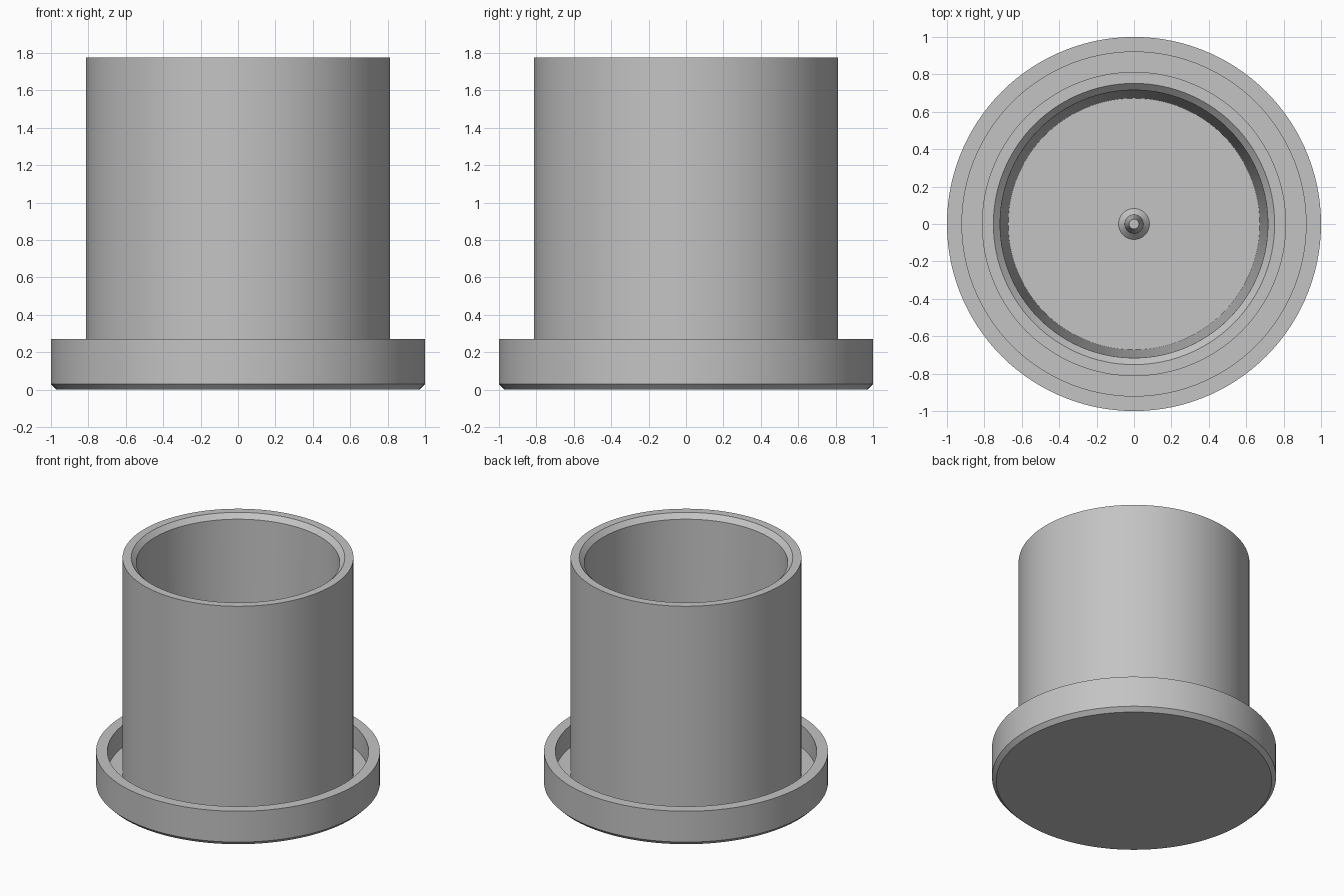
import bpy
import bmesh
import math

cube = bpy.data.objects.get("Cube")
if cube:
    bpy.data.objects.remove(cube, do_unlink=True)

SEGMENTS = 120
FLOOR = 0.10
TOP = 1.775

grey = bpy.data.materials.new("plain grey")
grey.use_nodes = True
colour = (0.55, 0.55, 0.55, 1)
grey.diffuse_color = colour
grey.node_tree.nodes["Principled BSDF"].inputs["Base Color"].default_value = colour


def lathe(name, profile, closed=False, segments=SEGMENTS):
    """Spin a (radius, height) profile round the z axis."""
    bm = bmesh.new()
    verts = [bm.verts.new((r, 0, z)) for r, z in profile]
    edges = [bm.edges.new(pair) for pair in zip(verts, verts[1:])]
    if closed:
        edges.append(bm.edges.new((verts[-1], verts[0])))
    bmesh.ops.spin(bm, geom=verts + edges, cent=(0, 0, 0), axis=(0, 0, 1),
                   angle=math.tau, steps=segments, use_duplicate=False)
    bmesh.ops.remove_doubles(bm, verts=bm.verts, dist=0.0001)
    bmesh.ops.recalc_face_normals(bm, faces=bm.faces)
    mesh = bpy.data.meshes.new(name)
    bm.to_mesh(mesh)
    bm.free()
    mesh.materials.append(grey)
    obj = bpy.data.objects.new(name, mesh)
    bpy.context.collection.objects.link(obj)
    bpy.ops.object.select_all(action='DESELECT')
    obj.select_set(True)
    bpy.context.view_layer.objects.active = obj
    bpy.ops.object.shade_smooth_by_angle(angle=math.radians(25))
    return obj


# Round tray with a chamfered foot and a raised lip
lathe("base_tray", [(0, 0), (0.97, 0), (1, 0.03), (1, 0.27),
                    (0.92, 0.27), (0.92, FLOOR), (0, FLOOR)])

# Open sleeve with a slightly tapered bore and a chamfered mouth
lathe("sleeve", [(0.813, FLOOR - 0.02), (0.813, TOP), (0.752, TOP),
                 (0.716, TOP - 0.036), (0.672, FLOOR - 0.02)], closed=True)

# Central pin: conical foot, tapered stem, flat tip
lathe("centre_pin", [(0, FLOOR - 0.02), (0.083, FLOOR - 0.02), (0.083, FLOOR),
                     (0.05, FLOOR + 0.035), (0.027, FLOOR + 0.5),
                     (0, FLOOR + 0.5)], segments=48)
